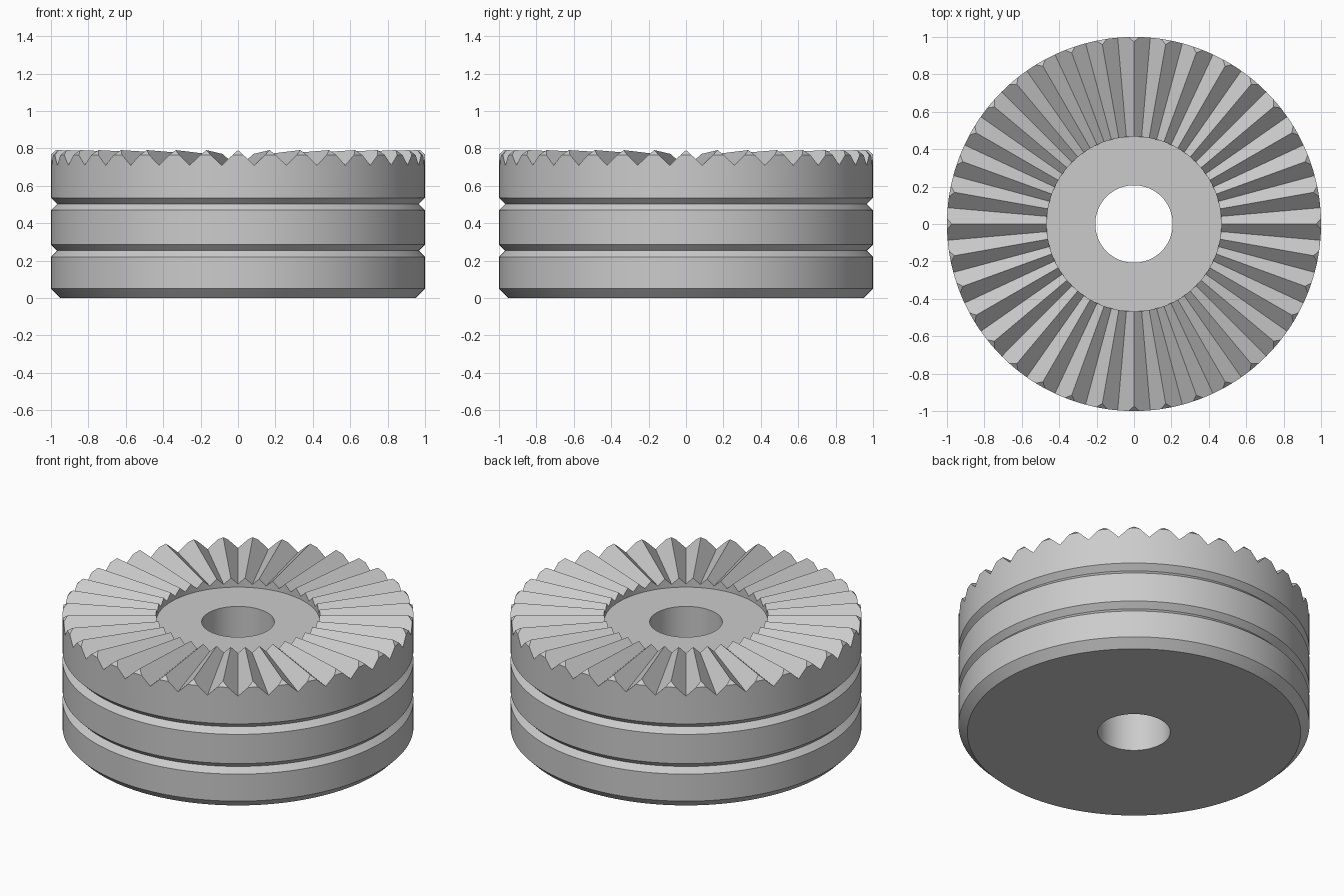
import bpy
import bmesh
import math

cube = bpy.data.objects.get("Cube")
if cube:
    bpy.data.objects.remove(cube, do_unlink=True)

TEETH = 36
STEPS = 12                  # columns per tooth
BORE, HUB, RIM = 0.207, 0.467, 1.0
HUB_Z, MID_Z = 0.712, 0.751
RISE = 0.0412               # tooth half height per unit of radius
BEVEL_Z = 0.765             # where the tip chamfer meets the rim


def tooth_profile(column):
    """Rings across one column, from bore top over the tooth to the base."""
    i = column % STEPS
    wave = 1 - 2 * min(i, STEPS - i) / (STEPS / 2)   # 1 at ridge, -1 at valley
    slope = RISE * wave

    # Tooth line, cut by the 45 degree chamfer around the rim
    bevel_r = min(RIM, (BEVEL_Z + RIM - MID_Z) / (1 + slope))
    points = [(BORE, HUB_Z), (HUB, HUB_Z), (HUB, MID_Z + slope * HUB),
              (bevel_r, MID_Z + slope * bevel_r),
              (RIM, min(BEVEL_Z, MID_Z + slope))]

    # Two V grooves in the side wall
    for z in (0.503, 0.253):
        points += [(RIM, z + 0.033), (RIM - 0.033, z), (RIM, z - 0.033)]

    # Bottom chamfer and underside
    points += [(RIM, 0.05), (RIM - 0.05, 0), (BORE, 0)]
    return points


# Sweep the profile round the axis
bm = bmesh.new()
columns = []
count = TEETH * STEPS
for c in range(count):
    a = math.tau * c / count
    columns.append([bm.verts.new((r * math.cos(a), r * math.sin(a), z))
                    for r, z in tooth_profile(c)])
for c in range(count):
    left, right = columns[c], columns[(c + 1) % count]
    for k in range(len(left)):
        n = (k + 1) % len(left)
        bm.faces.new((left[k], left[n], right[n], right[k]))

bmesh.ops.remove_doubles(bm, verts=bm.verts, dist=0.00005)
bmesh.ops.recalc_face_normals(bm, faces=bm.faces)

mesh = bpy.data.meshes.new("serrated_disc")
bm.to_mesh(mesh)
bm.free()
disc = bpy.data.objects.new("serrated_disc", mesh)
bpy.context.collection.objects.link(disc)

# Plain grey metal
grey = (0.6, 0.6, 0.6, 1)
mat = bpy.data.materials.new("light grey")
mat.use_nodes = True
mat.diffuse_color = grey
mat.node_tree.nodes["Principled BSDF"].inputs["Base Color"].default_value = grey
mesh.materials.append(mat)

# Smooth walls, crisp teeth and groove edges
bpy.ops.object.select_all(action="DESELECT")
disc.select_set(True)
bpy.context.view_layer.objects.active = disc
bpy.ops.object.shade_smooth_by_angle(angle=math.radians(25))
